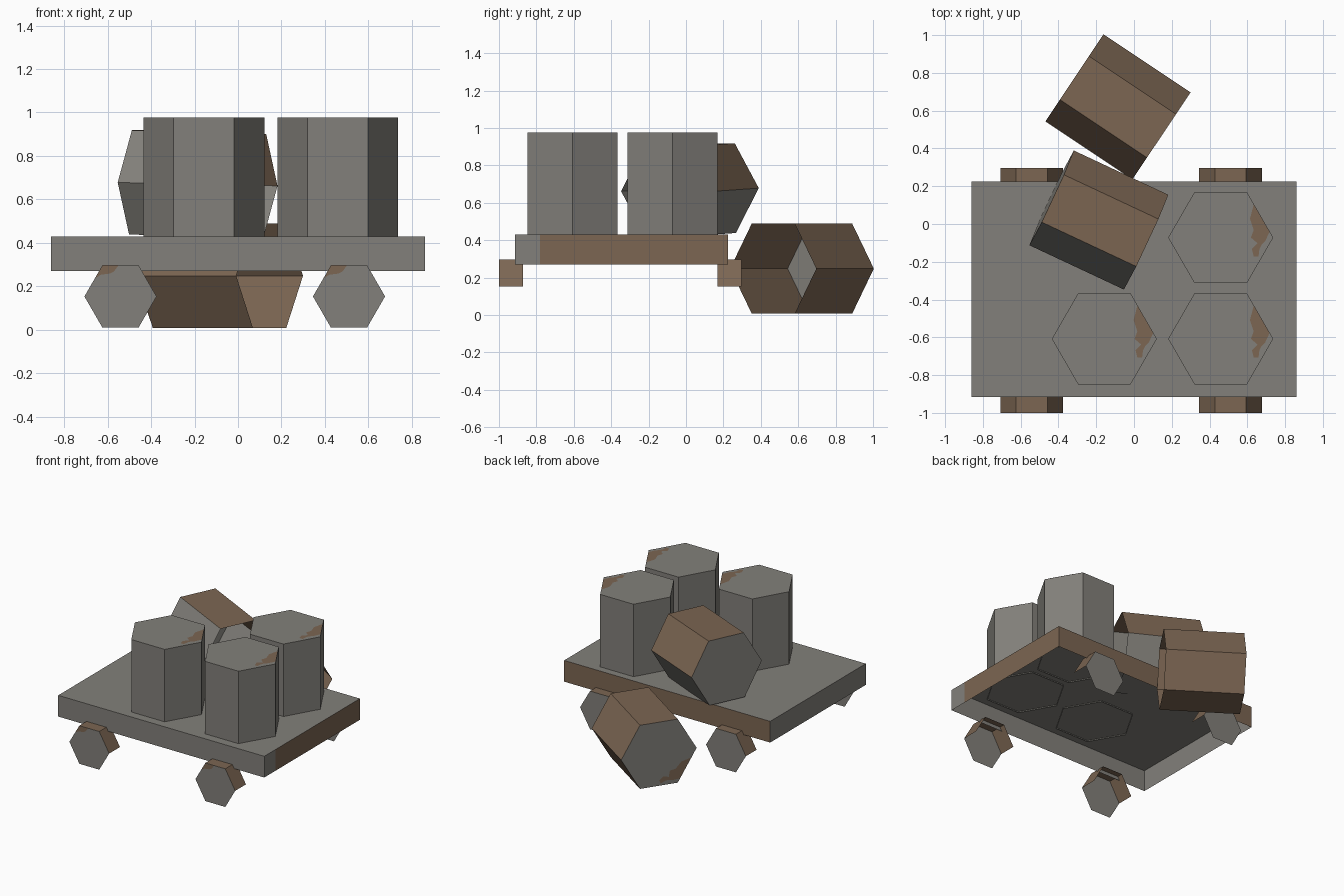
import bpy
import bmesh
import math
from mathutils import Matrix, Vector

if "Cube" in bpy.data.objects:
    bpy.data.objects.remove(bpy.data.objects["Cube"])


def material(name, rgb):
    m = bpy.data.materials.new(name)
    m.diffuse_color = (*rgb, 1)
    m.use_nodes = True
    m.node_tree.nodes["Principled BSDF"].inputs["Base Color"].default_value = m.diffuse_color
    return m


MATS = [material("stone_grey", (0.225, 0.216, 0.196)),
        material("dirt_brown", (0.200, 0.132, 0.085))]
G, B = 0, 1


def finish(bm, name, matrix=Matrix()):
    me = bpy.data.meshes.new(name)
    bm.to_mesh(me)
    bm.free()
    for m in MATS:
        me.materials.append(m)
    ob = bpy.data.objects.new(name, me)
    ob.matrix_world = matrix
    bpy.context.collection.objects.link(ob)
    return ob


def frame(centre, axis):
    """Local z along axis, local y as close to world up as possible."""
    z = Vector(axis).normalized()
    x = Vector((0, 0, 1)).cross(z).normalized()
    y = z.cross(x)
    m = Matrix((x, y, z)).transposed().to_4x4()
    m.translation = centre
    return m


def hex_cup(name, r, length, sides, matrix, patch=None, patch_turn=0):
    """Six-sided shell, capped at local +z and open at -z; None skips a side."""
    bm = bmesh.new()
    ring = [[bm.verts.new((r * math.cos(k * math.pi / 3), r * math.sin(k * math.pi / 3), z))
             for k in range(6)] for z in (-length / 2, length / 2)]
    bm.faces.new(ring[1])
    for k, colour in enumerate(sides):
        if colour is not None:
            j = (k + 1) % 6
            f = bm.faces.new((ring[0][k], ring[0][j], ring[1][j], ring[1][k]))
            f.material_index = colour
    for v in ring[0]:
        if not v.link_faces:
            bm.verts.remove(v)
    # Brown stain on the cap
    if patch:
        turn = Matrix.Rotation(patch_turn, 3, 'Z')
        pts = [bm.verts.new(turn @ Vector((x, y, length / 2 + 0.002))) for x, y in patch]
        f = bm.faces.new(pts)
        f.normal_update()
        if f.normal.z < 0:
            f.normal_flip()
        f.material_index = B
    return finish(bm, name, matrix)


# Cart bed: open underneath, brown back and most of the right side
bm = bmesh.new()
bmesh.ops.create_cube(bm, size=1, matrix=Matrix.Translation((0, -0.345, 0.35))
                      @ Matrix.Diagonal((1.72, 1.14, 0.16, 1)))
bm.normal_update()
bmesh.ops.delete(bm, geom=[f for f in bm.faces if f.normal.z < -0.5], context='FACES_ONLY')
right = [f for f in bm.faces if f.normal.x > 0.5]
bmesh.ops.bisect_plane(bm, geom=right + list(right[0].edges) + list(right[0].verts),
                       plane_co=(0, -0.78, 0), plane_no=(0, 1, 0))
bm.normal_update()
for f in bm.faces:
    back = f.normal.y > 0.5
    side = f.normal.x > 0.5 and f.calc_center_median().y > -0.78
    f.material_index = B if back or side else G
finish(bm, "cart_bed")

# Wheels: only the upper three rim faces exist
wheel_stain = [(-0.083, 0.143), (-0.115, 0.085), (-0.09, 0.10),
               (-0.05, 0.105), (-0.03, 0.115), (-0.01, 0.142)]
for side, x in (("left", -0.541), ("right", 0.511)):
    for end, y, d in (("front", -0.936, -1), ("back", 0.232, 1)):
        hex_cup(f"{end}_{side}_wheel", 0.166, 0.128, [B, B, B, None, None, None],
                frame((x, y, 0.153), (0, d, 0)), wheel_stain if d < 0 else None)

# Standing barrels
stain = [(0.175, 0.175), (0.258, 0.03), (0.235, -0.02), (0.215, -0.04), (0.205, -0.06),
         (0.20, -0.10), (0.175, -0.10), (0.165, -0.06), (0.195, -0.03), (0.16, 0.0),
         (0.175, 0.04), (0.155, 0.10)]
for i, (x, y) in enumerate([(-0.157, -0.608), (0.459, -0.608), (0.459, -0.072)]):
    hex_cup(f"standing_barrel_{i + 1}", 0.278, 0.555, [G] * 6,
            Matrix.Translation((x, y, 0.699)), stain)

# Toppled barrel on the bed and fallen barrel on the ground
hex_cup("toppled_barrel", 0.277, 0.553, [G, B, B, G, G, G],
        frame((-0.186, 0.021, 0.67), (-0.905, 0.424, 0.03)))
hex_cup("fallen_barrel", 0.277, 0.554, [B] * 6,
        frame((-0.085, 0.62, 0.248), (-0.832, 0.555, 0)), stain, -math.pi / 3)
